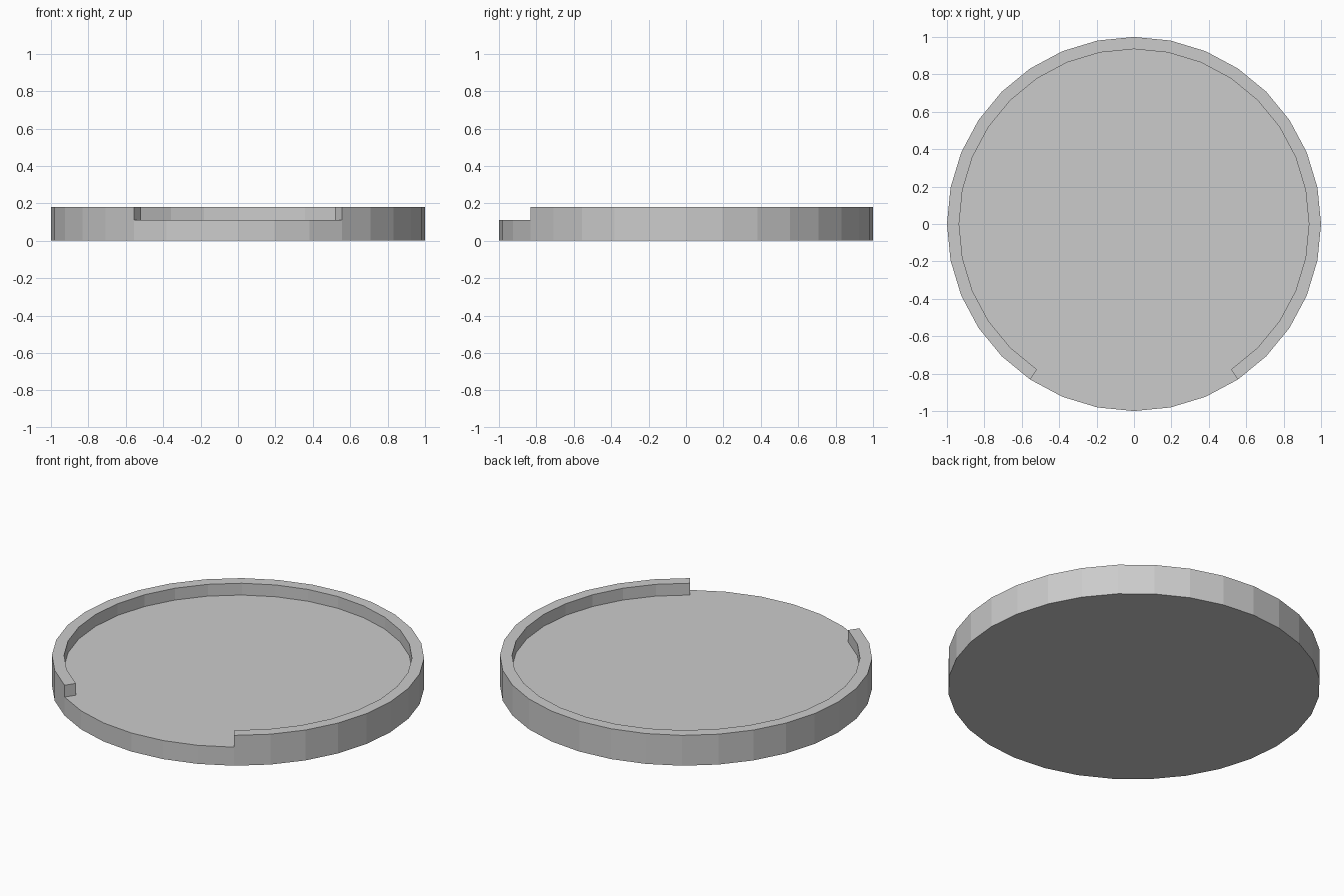
import bpy, bmesh, math

if "Cube" in bpy.data.objects:
    bpy.data.objects.remove(bpy.data.objects["Cube"])

SIDES = 32
GAP = 3                      # rim segments missing on each side of the front
R_OUT, R_IN = 1.0, 0.935
Z_FLOOR, Z_RIM = 0.11, 0.18

bm = bmesh.new()


def ring(radius, z, skip=0):
    """Circle points starting at the front; skip leaves out the gap points."""
    pts = []
    for i in range(skip, SIDES + 1 - skip if skip else SIDES):
        a = -math.pi / 2 + 2 * math.pi * i / SIDES
        pts.append(bm.verts.new((radius * math.cos(a), radius * math.sin(a), z)))
    return pts


# Base disc: underside and outer wall
bottom = ring(R_OUT, 0)
edge = ring(R_OUT, Z_FLOOR)
bm.faces.new(bottom[::-1])
for i in range(SIDES):
    j = (i + 1) % SIDES
    bm.faces.new((bottom[i], bottom[j], edge[j], edge[i]))

# Raised rim, open at the front
inner_low = ring(R_IN, Z_FLOOR, GAP)
inner_top = ring(R_IN, Z_RIM, GAP)
outer_top = ring(R_OUT, Z_RIM, GAP)
outer_low = edge[GAP:SIDES + 1 - GAP]
loops = [outer_low, outer_top, inner_top, inner_low]
for a, b in zip(loops, loops[1:]):
    for i in range(len(a) - 1):
        bm.faces.new((a[i], a[i + 1], b[i + 1], b[i]))

# Square rim ends
bm.faces.new([l[0] for l in loops])
bm.faces.new([l[-1] for l in reversed(loops)])

# Floor: inside the rim, running out to the edge through the gap
front_edge = edge[SIDES - GAP:] + edge[:GAP + 1]
bm.faces.new(inner_low + front_edge)

bmesh.ops.recalc_face_normals(bm, faces=bm.faces)
mesh = bpy.data.meshes.new("round_tray")
bm.to_mesh(mesh)
bm.free()
bpy.context.collection.objects.link(bpy.data.objects.new("round_tray", mesh))
